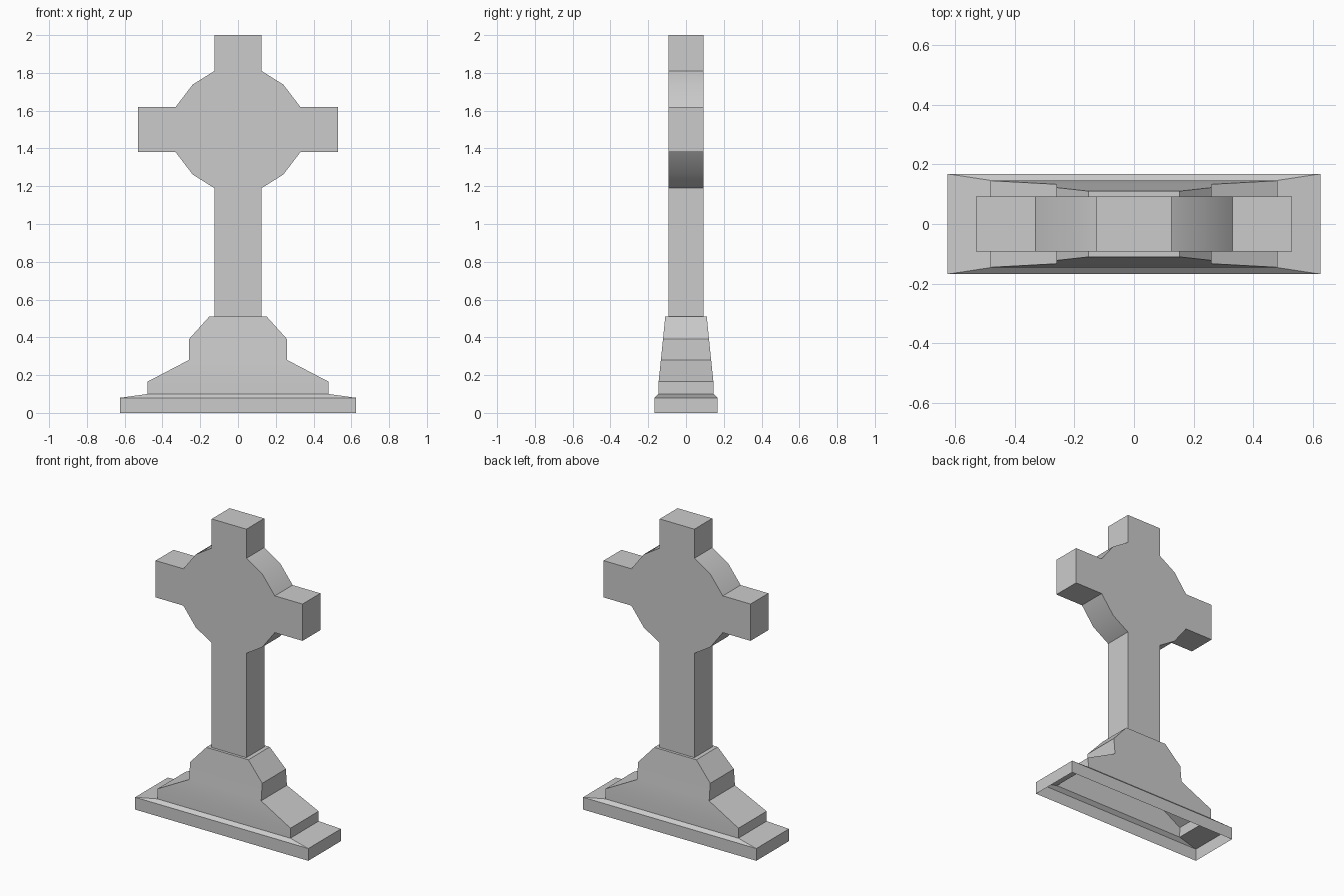
import bpy, bmesh

if "Cube" in bpy.data.objects:
    bpy.data.objects.remove(bpy.data.objects["Cube"])


def finish(name, bm):
    bmesh.ops.recalc_face_normals(bm, faces=bm.faces)
    mesh = bpy.data.meshes.new(name)
    bm.to_mesh(mesh)
    bm.free()
    obj = bpy.data.objects.new(name, mesh)
    bpy.context.collection.objects.link(obj)
    bpy.ops.object.select_all(action='DESELECT')
    obj.select_set(True)
    bpy.context.view_layer.objects.active = obj
    bpy.ops.object.shade_smooth_by_angle(angle=0.52)
    return obj


SHAFT_X, SHAFT_Y, SHAFT_Z = 0.125, 0.092, 0.51

# Stepped pedestal: stacked rectangles (half width, half depth, height), open underneath
levels = [(0.625, 0.168, 0.0), (0.625, 0.168, 0.08), (0.48, 0.146, 0.10),
          (0.48, 0.145, 0.165), (0.26, 0.133, 0.28), (0.26, 0.122, 0.39),
          (0.152, 0.11, SHAFT_Z), (SHAFT_X, SHAFT_Y, SHAFT_Z)]
bm = bmesh.new()
previous = None
for w, d, z in levels:
    ring = [bm.verts.new((sx * w, sy * d, z))
            for sx, sy in ((-1, -1), (1, -1), (1, 1), (-1, 1))]
    if previous:
        for i in range(4):
            j = (i + 1) % 4
            bm.faces.new((previous[i], previous[j], ring[j], ring[i]))
    previous = ring
finish("pedestal", bm)

# Cross with faceted disc: right-hand outline mirrored, then given thickness
right = [(SHAFT_X, SHAFT_Z), (0.125, 1.19), (0.24, 1.262), (0.33, 1.38),
         (0.53, 1.38), (0.53, 1.62), (0.33, 1.62), (0.24, 1.738),
         (0.125, 1.81), (0.125, 2.0)]
outline = right + [(-x, z) for x, z in reversed(right)]
bm = bmesh.new()
front = [bm.verts.new((x, -SHAFT_Y, z)) for x, z in outline]
back = [bm.verts.new((x, SHAFT_Y, z)) for x, z in outline]
bm.faces.new(front)
bm.faces.new(back[::-1])
# the last segment (shaft foot) stays open where it meets the pedestal
for i in range(len(outline) - 1):
    bm.faces.new((front[i + 1], front[i], back[i], back[i + 1]))
finish("cross", bm)
